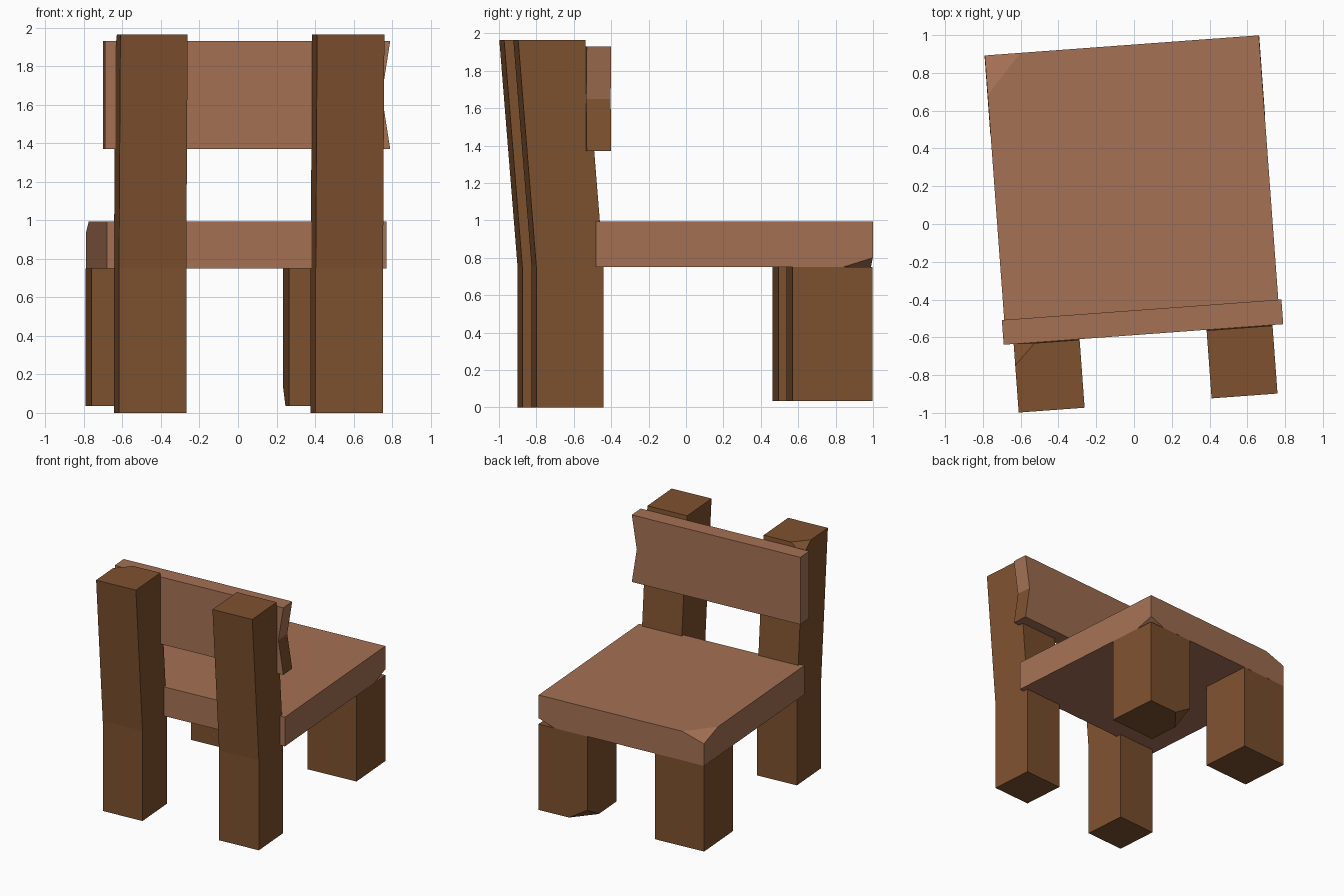
import bpy, bmesh, math
from mathutils import Vector, Matrix

if "Cube" in bpy.data.objects:
    bpy.data.objects.remove(bpy.data.objects["Cube"])

# The whole chair is turned slightly about z; parts use seat-centred coordinates
PLACE = Matrix.Translation((-0.01, 0.205, 0)) @ Matrix.Rotation(math.radians(4.2), 4, 'Z')


def material(name, rgb):
    m = bpy.data.materials.new(name)
    m.diffuse_color = (*rgb, 1)
    m.use_nodes = True
    m.node_tree.nodes["Principled BSDF"].inputs["Base Color"].default_value = m.diffuse_color
    return m


DARK = material("dark wood", (0.209, 0.082, 0.028))
LIGHT = material("light wood", (0.376, 0.165, 0.089))


def loft(rings):
    """Closed solid through equal-length rings of points."""
    bm = bmesh.new()
    vs = [[bm.verts.new(p) for p in r] for r in rings]
    n = len(rings[0])
    for a, b in zip(vs, vs[1:]):
        for i in range(n):
            j = (i + 1) % n
            bm.faces.new((a[i], a[j], b[j], b[i]))
    bm.faces.new(vs[0][::-1])
    bm.faces.new(vs[-1])
    return bm


def rect(cx, cy, hx, hy, z):
    return [(cx - hx, cy - hy, z), (cx + hx, cy - hy, z),
            (cx + hx, cy + hy, z), (cx - hx, cy + hy, z)]


def chip(bm, corner, dx, dy, dz):
    """Slice off a corner through three points along its edges."""
    c = Vector(corner)
    a, b, d = c + Vector((dx, 0, 0)), c + Vector((0, dy, 0)), c + Vector((0, 0, dz))
    n = (b - a).cross(d - a).normalized()
    if n.dot(c - a) < 0:
        n = -n
    res = bmesh.ops.bisect_plane(bm, geom=bm.verts[:] + bm.edges[:] + bm.faces[:],
                                 plane_co=a, plane_no=n, clear_outer=True)
    edges = [e for e in res['geom_cut'] if isinstance(e, bmesh.types.BMEdge)]
    bmesh.ops.edgeloop_fill(bm, edges=edges)


def finish(bm, name, *mats, rule=None):
    bmesh.ops.recalc_face_normals(bm, faces=bm.faces[:])
    bm.normal_update()
    if rule:
        for f in bm.faces:
            f.material_index = 1 if rule(f) else 0
    bm.transform(PLACE)
    me = bpy.data.meshes.new(name)
    bm.to_mesh(me)
    bm.free()
    for m in mats:
        me.materials.append(m)
    ob = bpy.data.objects.new(name, me)
    bpy.context.collection.objects.link(ob)


# Seat slab with two chipped corners
SX, SY = 0.7275, 0.7425
bm = loft([rect(0, 0, SX, SY, 0.75), rect(0, 0, SX, SY, 0.993)])
chip(bm, (-SX, SY, 0.993), 0.19, -0.21, -0.06)
chip(bm, (SX, SY, 0.75), -0.14, -0.16, 0.05)
finish(bm, "seat", LIGHT)

for side, s in (("left", -1), ("right", 1)):
    # Short legs under the open edge of the seat
    bm = loft([rect(s * 0.514, 0.527, 0.215, 0.215, z) for z in (0.035, 0.75)])
    if s > 0:
        chip(bm, (0.299, 0.742, 0.035), 0.16, -0.17, 0.10)
    finish(bm, "short_leg_" + side, DARK)

    # Tall posts, leaning outward above the seat
    bm = loft([rect(s * 0.512, y, 0.175, 0.18, z)
               for y, z in ((-0.878, 0), (-0.878, 0.75), (-0.976, 1.965))])
    if s < 0:
        chip(bm, (-0.687, -0.796, 1.965), 0.11, -0.11, -0.08)
    finish(bm, "back_post_" + side, DARK)

# Backrest board with a V notch in its right end
profile = [(-0.74, 1.37), (0.744, 1.37), (0.70, 1.65), (0.744, 1.93), (-0.74, 1.93)]
bm = loft([[(x, y, z) for x, z in profile] for y in (-0.792, -0.661)])
finish(bm, "backrest", LIGHT, DARK,
       rule=lambda f: f.normal.x > 0.5 and f.normal.z > 0.05)
